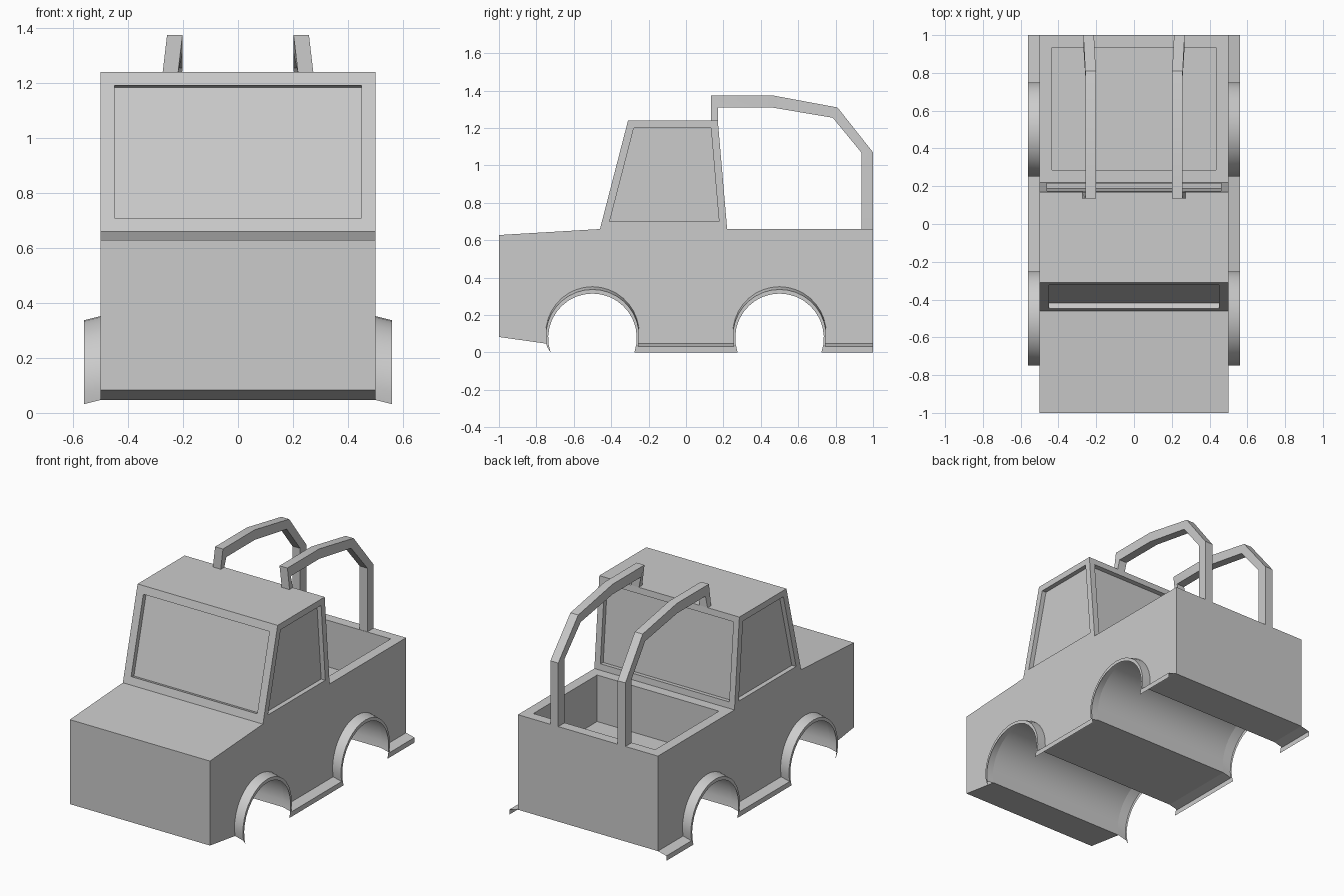
import bpy, bmesh, math
from mathutils import Vector

cube = bpy.data.objects.get("Cube")
if cube:
    bpy.data.objects.remove(cube, do_unlink=True)

# Single flat paint colour
GREY = (0.6, 0.6, 0.6, 1)
paint = bpy.data.materials.new("plain grey")
paint.use_nodes = True
paint.diffuse_color = GREY
paint.node_tree.nodes["Principled BSDF"].inputs["Base Color"].default_value = GREY


def finish(bm, name):
    mesh = bpy.data.meshes.new(name)
    bm.to_mesh(mesh)
    bm.free()
    mesh.materials.append(paint)
    mesh.shade_smooth()
    mesh.set_sharp_from_angle(angle=math.radians(20))
    obj = bpy.data.objects.new(name, mesh)
    bpy.context.collection.objects.link(obj)
    return obj


def wheel_path(radius, centre_z, base):
    """Lower edge from the front arch to the tail, as (y, z) points."""
    start = math.asin((base - centre_z) / radius)
    steps = 20
    points = []
    for centre_y in (-0.5, 0.5):
        for i in range(steps + 1):
            a = math.pi - start - (math.pi - 2 * start) * i / steps
            points.append((centre_y + radius * math.cos(a),
                           centre_z + radius * math.sin(a)))
    return points + [(1, base)]


def extrude_profile(bm, profile, half_width):
    """Solid slab across x from a (y, z) outline."""
    left = [bm.verts.new((half_width, y, z)) for y, z in profile]
    right = [bm.verts.new((-half_width, y, z)) for y, z in profile]
    bm.faces.new(left)
    bm.faces.new(right[::-1])
    for i in range(len(profile)):
        j = (i + 1) % len(profile)
        bm.faces.new((left[j], left[i], right[i], right[j]))


def recess(bm, face, border, depth):
    """Inset a face and sink it straight in."""
    bm.normal_update()
    normal = face.normal.copy()
    bmesh.ops.inset_individual(bm, faces=[face], thickness=border, use_even_offset=True)
    sunk = bmesh.ops.extrude_discrete_faces(bm, faces=[face])["faces"][0]
    bmesh.ops.translate(bm, verts=sunk.verts[:], vec=-normal * depth)


def face_at(bm, place):
    target = Vector(place)
    return min(bm.faces, key=lambda f: (f.calc_center_median() - target).length)


# Body and cab joined into one shell
BELT, ROOF = 0.66, 1.24
arches = wheel_path(0.25, 0.102, 0.047)
lower = [(-1, 0.083)] + arches + [(1, BELT), (0.22, BELT), (-0.46, BELT), (-1, 0.628)]
cab = [(-0.46, BELT), (0.22, BELT), (0.17, ROOF), (-0.31, ROOF)]
bm = bmesh.new()
extrude_profile(bm, lower, 0.5)
extrude_profile(bm, cab, 0.5)
bmesh.ops.remove_doubles(bm, verts=bm.verts[:], dist=0.0001)
hidden = [f for f in bm.faces if (f.calc_center_median() - Vector((0, -0.12, BELT))).length < 0.01]
bmesh.ops.delete(bm, geom=hidden, context='FACES_ONLY')
bmesh.ops.recalc_face_normals(bm, faces=bm.faces[:])

# Windows on all four sides, then the open cargo bed
for place, border in (((0, -0.385, 0.95), 0.05), ((0, 0.195, 0.95), 0.04),
                      ((0.5, -0.095, 0.95), 0.04), ((-0.5, -0.095, 0.95), 0.04)):
    recess(bm, face_at(bm, place), border, 0.03)
recess(bm, face_at(bm, (0, 0.61, BELT)), 0.065, 0.3)
finish(bm, "body")

# Flared arches and side steps with a turned-down lip
outer = wheel_path(0.25, 0.087, 0.032)
lip = wheel_path(0.237, 0.078, 0)
for side, name in ((1, "left_fender"), (-1, "right_fender")):
    bm = bmesh.new()
    rows = [[bm.verts.new((side * x, y, z)) for y, z in path]
            for x, path in ((0.5, arches), (0.56, outer), (0.56, lip))]
    for a, b in zip(rows, rows[1:]):
        for i in range(len(a) - 1):
            quad = (a[i], a[i + 1], b[i + 1], b[i])
            bm.faces.new(quad[::-1] if side > 0 else quad)
    finish(bm, name)

# Roll bars: x centre, outer (y, z), inner (y, z) at each joint
joints = [(0.247, (0.135, 1.23), (0.17, 1.23)),
          (0.23, (0.135, 1.375), (0.17, 1.31)),
          (0.23, (0.46, 1.375), (0.46, 1.31)),
          (0.23, (0.81, 1.31), (0.785, 1.255)),
          (0.24, (1, 1.07), (0.937, 1.07)),
          (0.24, (1, BELT), (0.937, BELT))]
for side, name in ((1, "left_roll_bar"), (-1, "right_roll_bar")):
    bm = bmesh.new()
    rings = []
    for x, top, under in joints:
        rings.append([bm.verts.new((side * x + dx, *p)) for dx, p in
                      ((-0.028, top), (0.028, top), (0.028, under), (-0.028, under))])
    for a, b in zip(rings, rings[1:]):
        for i in range(4):
            j = (i + 1) % 4
            bm.faces.new((a[i], a[j], b[j], b[i]))
    bm.faces.new(rings[0])
    bm.faces.new(rings[-1])
    bmesh.ops.recalc_face_normals(bm, faces=bm.faces[:])
    finish(bm, name)
